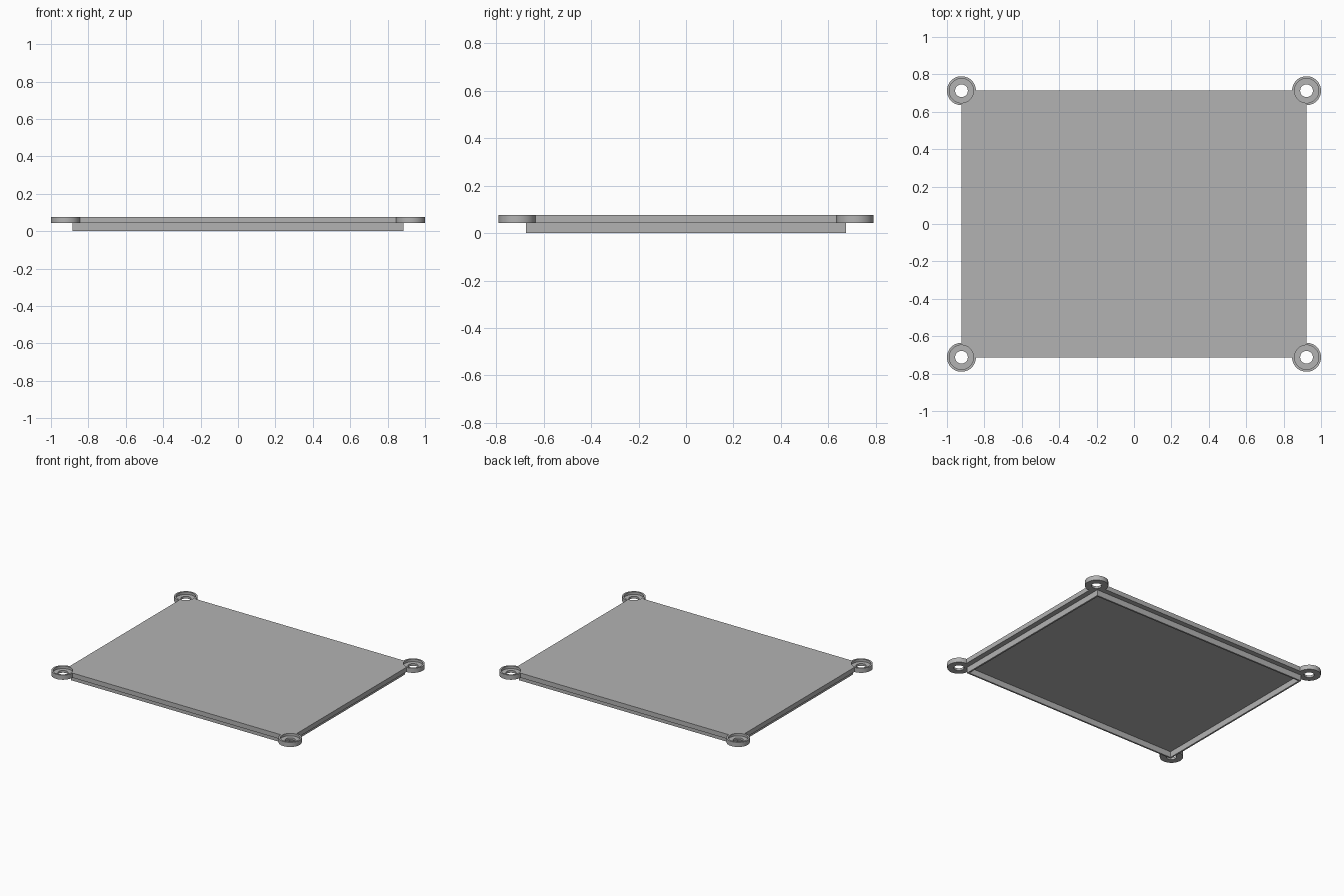
import bpy

old = bpy.data.objects.get("Cube")
if old:
    bpy.data.objects.remove(old)

WIDTH, DEPTH = 1.845, 1.425      # cover plate
TOP, MID = 0.077, 0.043          # plate top and underside
STEP, WALL = 0.0375, 0.012       # lip inset and lip thickness
BOSS_R, BORE_R, HOLE_R = 0.0775, 0.065, 0.034

grey = bpy.data.materials.new("light grey")
grey.use_nodes = True
COLOUR = (0.45, 0.45, 0.45, 1)
grey.diffuse_color = COLOUR
grey.node_tree.nodes["Principled BSDF"].inputs["Base Color"].default_value = COLOUR


def finish(name):
    ob = bpy.context.object
    ob.name = name
    bpy.ops.object.transform_apply(location=True, rotation=True, scale=True)
    ob.data.materials.append(grey)
    return ob


def box(name, w, d, z0, z1):
    bpy.ops.mesh.primitive_cube_add(size=1, location=(0, 0, (z0 + z1) / 2))
    bpy.context.object.scale = (w, d, z1 - z0)
    return finish(name)


def disc(name, x, y, r, z0, z1):
    bpy.ops.mesh.primitive_cylinder_add(vertices=64, radius=r, depth=z1 - z0,
                                        location=(x, y, (z0 + z1) / 2))
    return finish(name)


def combine(target, tool, operation):
    tool.hide_render = True
    mod = target.modifiers.new(operation.lower(), 'BOOLEAN')
    mod.operation, mod.object, mod.solver = operation, tool, 'EXACT'
    bpy.context.view_layer.objects.active = target
    bpy.ops.object.modifier_apply(modifier=mod.name)
    bpy.data.objects.remove(tool)


def smooth(ob):
    bpy.ops.object.select_all(action='DESELECT')
    ob.select_set(True)
    bpy.context.view_layer.objects.active = ob
    bpy.ops.object.shade_smooth_by_angle()


corners = [(sx * WIDTH / 2, sy * DEPTH / 2) for sx in (-1, 1) for sy in (-1, 1)]

# Cover plate, with its corners cleared for the screw bosses
plate = box("cover_plate", WIDTH, DEPTH, MID, TOP)
for x, y in corners:
    combine(plate, disc("clearance", x, y, BOSS_R - 0.001, 0, 0.2), 'DIFFERENCE')
smooth(plate)

# Counterbored screw bosses
for x, y in corners:
    name = ("front" if y < 0 else "back") + ("_left" if x > 0 else "_right")
    boss = disc(name + "_screw_boss", x, y, BOSS_R, MID, TOP)
    combine(boss, disc("counterbore", x, y, BORE_R, TOP - 0.018, 0.2), 'DIFFERENCE')
    combine(boss, disc("screw_hole", x, y, HOLE_R, -0.1, 0.2), 'DIFFERENCE')
    smooth(boss)

# Locating lip under the plate, open below
lip_w, lip_d = WIDTH - 2 * STEP, DEPTH - 2 * STEP
lip = box("locating_lip", lip_w, lip_d, 0, MID)
combine(lip, box("lip_opening", lip_w - 2 * WALL, lip_d - 2 * WALL, -0.1, 0.2), 'DIFFERENCE')
